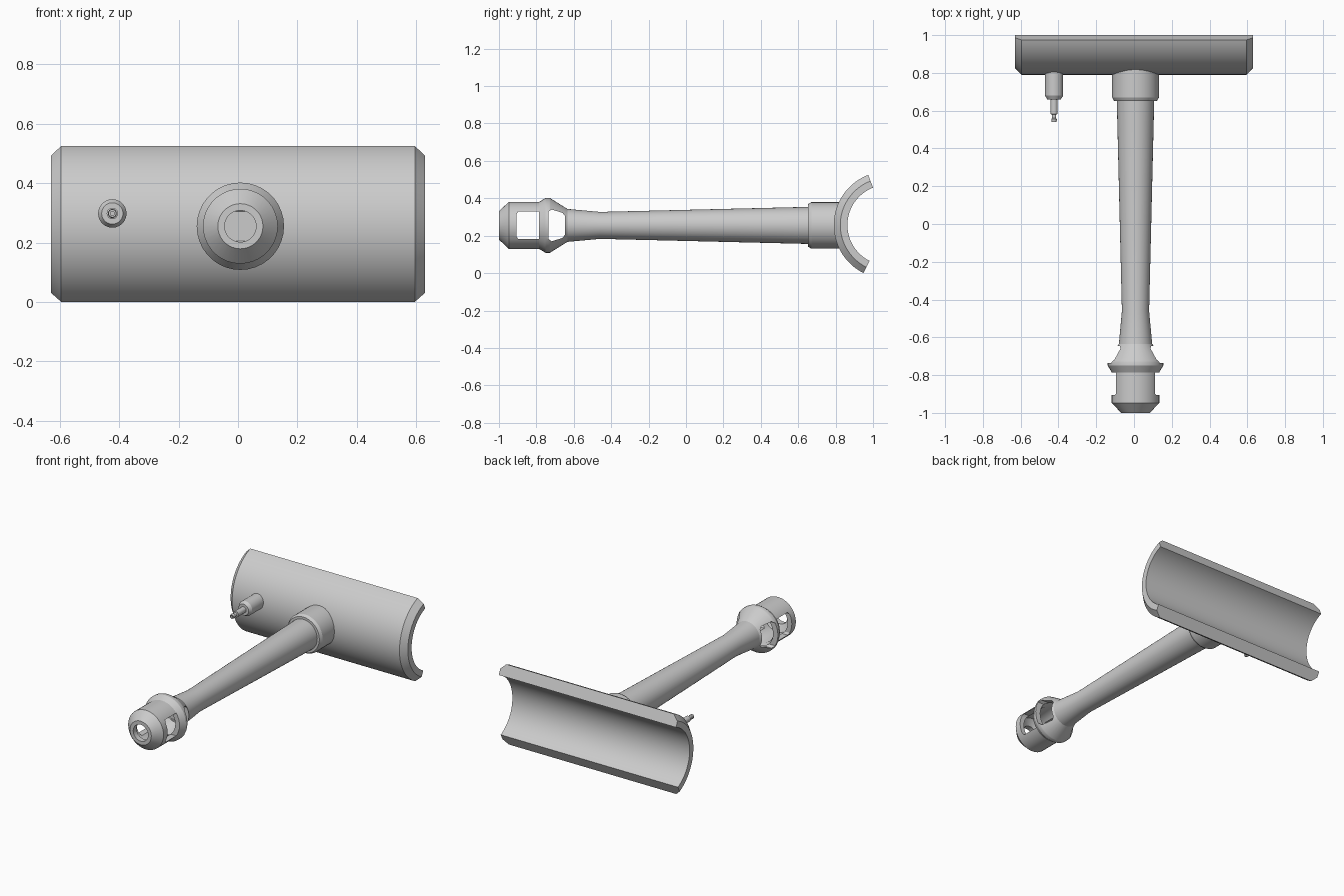
import bpy, bmesh, math

if "Cube" in bpy.data.objects:
    bpy.data.objects.remove(bpy.data.objects["Cube"])

grey = bpy.data.materials.new("light grey")
grey.diffuse_color = (0.6, 0.6, 0.6, 1)
grey.use_nodes = True
grey.node_tree.nodes["Principled BSDF"].inputs["Base Color"].default_value = grey.diffuse_color


def make_object(name, bm):
    bmesh.ops.recalc_face_normals(bm, faces=bm.faces)
    mesh = bpy.data.meshes.new(name)
    bm.to_mesh(mesh)
    bm.free()
    mesh.materials.append(grey)
    obj = bpy.data.objects.new(name, mesh)
    bpy.context.collection.objects.link(obj)
    return obj


def smooth(obj):
    bpy.ops.object.select_all(action='DESELECT')
    obj.select_set(True)
    bpy.context.view_layer.objects.active = obj
    bpy.ops.object.shade_smooth_by_angle(angle=math.radians(25))


def lathe(name, profile, x, z, sides):
    """Turn (radius, y) points around an axis parallel to y."""
    bm = bmesh.new()
    verts = [bm.verts.new((x + r, y, z)) for r, y in profile]
    edges = [bm.edges.new(pair) for pair in zip(verts, verts[1:])]
    bmesh.ops.spin(bm, geom=verts + edges, cent=(x, 0, z), axis=(0, 1, 0),
                   angle=2 * math.pi, steps=sides, use_merge=True)
    bmesh.ops.remove_doubles(bm, verts=bm.verts, dist=1e-5)
    return make_object(name, bm)


def cut_window(obj, outline, x, z):
    """Cut a (y, height) outline through the object sideways."""
    bm = bmesh.new()
    face = bm.faces.new([bm.verts.new((x - 0.3, y, z + h)) for y, h in outline])
    ext = bmesh.ops.extrude_face_region(bm, geom=[face])["geom"]
    bmesh.ops.translate(bm, vec=(0.6, 0, 0),
                        verts=[v for v in ext if isinstance(v, bmesh.types.BMVert)])
    cutter = make_object("window_cutter", bm)
    cutter.hide_render = True
    mod = obj.modifiers.new("window", 'BOOLEAN')
    mod.operation, mod.solver, mod.object = 'DIFFERENCE', 'EXACT', cutter
    bpy.context.view_layer.objects.active = obj
    bpy.ops.object.modifier_apply(modifier=mod.name)
    bpy.data.objects.remove(cutter)


# Curved saddle plate: chamfered wall section swept part way around the x axis
CY, CZ, OUTER, INNER = 1.077, 0.257, 0.287, 0.214
section = [(-0.63, INNER), (-0.63, OUTER - 0.035), (-0.595, OUTER),
           (0.595, OUTER), (0.63, OUTER - 0.035), (0.63, INNER)]
STEPS, LOW, HIGH = 40, math.radians(-63.5), math.radians(69)
bm = bmesh.new()
rings = []
for i in range(STEPS + 1):
    a = LOW + (HIGH - LOW) * i / STEPS
    rings.append([bm.verts.new((x, CY - r * math.cos(a), CZ + r * math.sin(a)))
                  for x, r in section])
for p, q in zip(rings, rings[1:]):
    for j in range(6):
        k = (j + 1) % 6
        bm.faces.new((p[j], p[k], q[k], q[j]))
bm.faces.new(rings[0])
bm.faces.new(rings[-1])
smooth(make_object("saddle_plate", bm))

# Tapered stem with a collar, a flared flange and a hollow end cage
SX, SZ = 0.008, 0.255
stem = lathe("stem", [
    (0, 0.84), (0.124, 0.84), (0.124, 0.67), (0.114, 0.652), (0.099, 0.652),
    (0.072, -0.46), (0.088, -0.634), (0.145, -0.725), (0.147, -0.73),
    (0.147, -0.75), (0.126, -0.785), (0.126, -0.947), (0.076, -1.0),
    (0.053, -1.0), (0.053, -0.965), (0.096, -0.94), (0.096, -0.77),
    (0.112, -0.735), (0.065, -0.65), (0, -0.65)], SX, SZ, 36)

# Side windows of the cage and of the flare
cut_window(stem, [(-0.785, -0.073), (-0.785, 0.073), (-0.897, 0.073),
                  (-0.906, 0.06), (-0.906, -0.06), (-0.897, -0.073)], SX, SZ)
cut_window(stem, [(-0.735, -0.073), (-0.718, -0.085), (-0.66, -0.067),
                  (-0.647, -0.05), (-0.647, 0.05), (-0.66, 0.067),
                  (-0.718, 0.085), (-0.735, 0.073)], SX, SZ)
smooth(stem)

# Small stepped nozzle with a bored tip
smooth(lathe("nozzle", [
    (0, 0.83), (0.048, 0.83), (0.048, 0.68), (0.036, 0.66), (0.019, 0.66),
    (0.019, 0.582), (0.011, 0.58), (0.011, 0.56), (0.015, 0.555),
    (0.013, 0.54), (0.007, 0.54), (0.007, 0.6), (0, 0.6)], -0.423, 0.298, 24))
